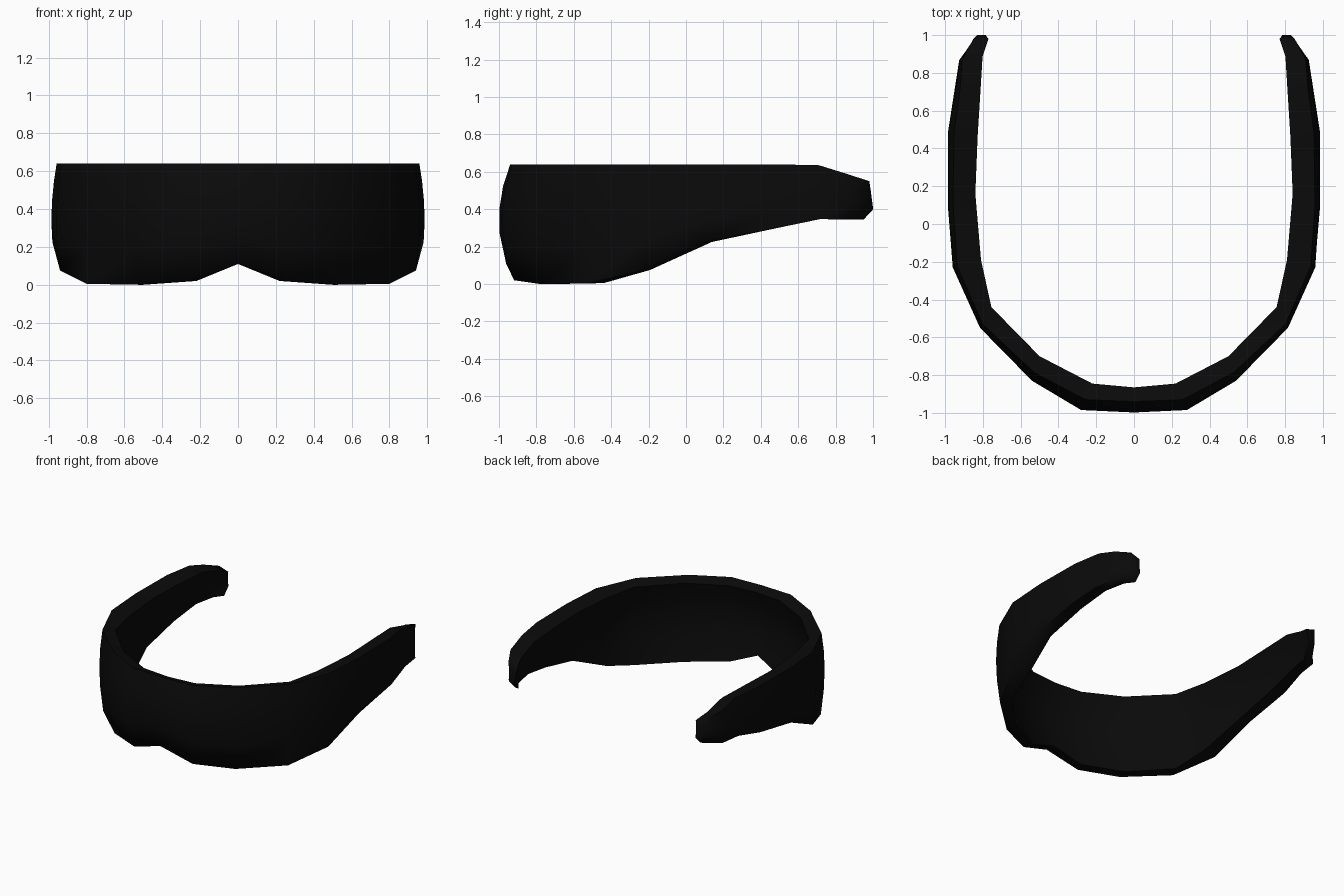
import bpy, bmesh, math
from mathutils import Vector

cube = bpy.data.objects.get("Cube")
if cube:
    bpy.data.objects.remove(cube, do_unlink=True)

black = bpy.data.materials.new("matte_black")
black.use_nodes = True
colour = (0.003, 0.003, 0.003, 1)
black.diffuse_color = colour
bsdf = black.node_tree.nodes["Principled BSDF"]
bsdf.inputs["Base Color"].default_value = colour
bsdf.inputs["Roughness"].default_value = 0.6

# Left half of the band: outer x, y, inner x, y, bottom z, top z,
# outer bulge, inner hollow
half = [
    (0.00, -1.00, 0.00, -0.865, 0.11, 0.64, 0.06, 0.065),
    (0.28, -0.985, 0.22, -0.845, 0.02, 0.64, 0.06, 0.065),
    (0.54, -0.83, 0.50, -0.70, 0.00, 0.64, 0.045, 0.06),
    (0.815, -0.55, 0.755, -0.44, 0.005, 0.64, 0.025, 0.06),
    (0.96, -0.23, 0.81, -0.19, 0.075, 0.64, 0.025, 0.06),
    (0.985, 0.09, 0.84, 0.16, 0.225, 0.64, 0.03, 0.06),
    (0.985, 0.49, 0.828, 0.46, 0.30, 0.64, 0.033, 0.06),
    (0.95, 0.71, 0.81, 0.72, 0.347, 0.635, 0.03, 0.055),
    (0.925, 0.87, 0.785, 0.89, 0.345, 0.585, 0.025, 0.05),
    (0.855, 1.00, 0.755, 1.00, 0.345, 0.55, 0.01, 0.03),
]
heights = (0, 0.3, 0.55, 0.78, 1)
# The tip leans back and its outside narrows toward the bottom
tip_lean = (-0.05, 0, -0.007, -0.013, -0.02)
tip_narrowing = (0.04, 0.025, 0.015, 0.01, 0)


def section(station, side, is_tip):
    """Curved cross-section: up the outside, then down the inside."""
    ox, oy, ix, iy, low, high, bulge, hollow = station
    outer, inner = Vector((ox, oy, 0)), Vector((ix, iy, 0))
    inward = (inner - outer).normalized()
    outside, inside = [], []
    for h, lean, narrowing in zip(heights, tip_lean, tip_narrowing):
        z = low + (high - low) * h
        curve = min(((z - 0.345) / 0.295) ** 2, 1.2)
        shift = Vector((0, lean, 0)) if is_tip else Vector()
        taper = Vector((-narrowing, 0, 0)) if is_tip else Vector()
        outside.append(outer + inward * bulge * curve + shift + taper
                       + Vector((0, 0, z)))
        # The top rim slopes down toward the inside
        inside.append(inner - inward * hollow * max(1 - curve, 0) + shift
                      + Vector((0, 0, z - 0.025 * h)))
    return [(p.x * side, p.y, p.z) for p in outside + inside[::-1]]


# Wraparound band, open at the back
last = len(half) - 1
order = [(i, -1) for i in range(last, 0, -1)] + [(i, 1) for i in range(last + 1)]
bm = bmesh.new()
rings = [[bm.verts.new(p) for p in section(half[i], s, i == last)]
         for i, s in order]
for a, b in zip(rings, rings[1:]):
    for j in range(len(a)):
        k = (j + 1) % len(a)
        bm.faces.new((a[j], b[j], b[k], a[k]))

# Closed tips, made of strips between the outside and the inside
n = len(heights)
for ring in (rings[0], rings[-1]):
    for j in range(n - 1):
        bm.faces.new((ring[j], ring[j + 1], ring[2 * n - 2 - j], ring[2 * n - 1 - j]))
bmesh.ops.recalc_face_normals(bm, faces=bm.faces)

mesh = bpy.data.meshes.new("wraparound_band")
bm.to_mesh(mesh)
bm.free()
mesh.materials.append(black)
band = bpy.data.objects.new("wraparound_band", mesh)
bpy.context.collection.objects.link(band)

bpy.ops.object.select_all(action="DESELECT")
band.select_set(True)
bpy.context.view_layer.objects.active = band
bpy.ops.object.shade_smooth_by_angle(angle=math.radians(80))
